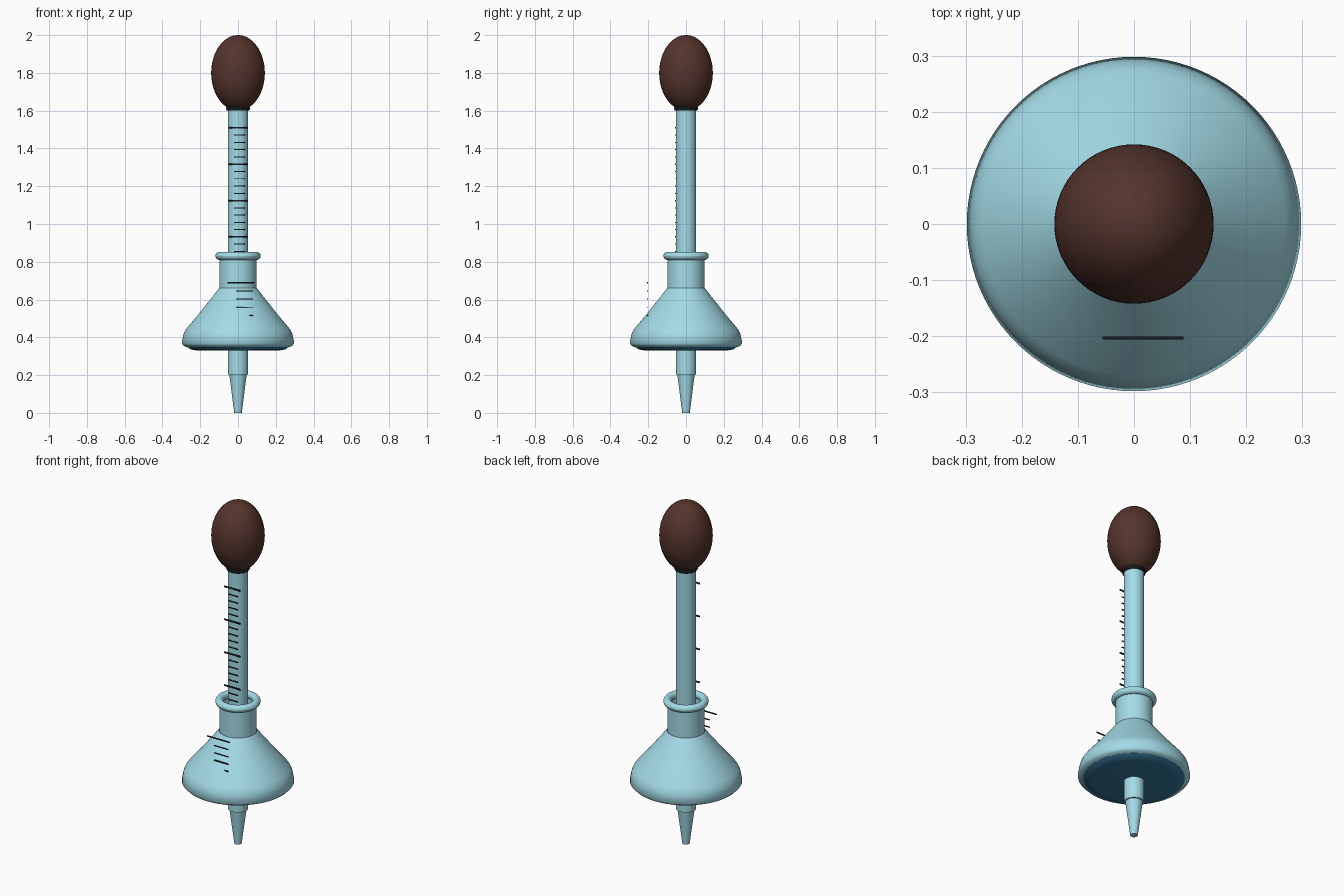
import bpy, bmesh, math

if "Cube" in bpy.data.objects:
    bpy.data.objects.remove(bpy.data.objects["Cube"])


def material(name, rgb):
    m = bpy.data.materials.new(name)
    m.diffuse_color = (*rgb, 1)
    m.use_nodes = True
    m.node_tree.nodes["Principled BSDF"].inputs["Base Color"].default_value = m.diffuse_color
    return m


GLASS = material("pale blue glass", (0.37, 0.71, 0.80))
LIQUID = material("deep blue liquid", (0.035, 0.18, 0.32))
RUBBER = material("brown rubber", (0.09, 0.034, 0.026))
INK = material("black ink", (0.008, 0.012, 0.014))


def finish(name, bm, mat, angle=35):
    me = bpy.data.meshes.new(name)
    bm.to_mesh(me)
    bm.free()
    ob = bpy.data.objects.new(name, me)
    bpy.context.collection.objects.link(ob)
    me.materials.append(mat)
    if angle:
        bpy.ops.object.select_all(action='DESELECT')
        ob.select_set(True)
        bpy.context.view_layer.objects.active = ob
        bpy.ops.object.shade_smooth_by_angle(angle=math.radians(angle))
    return ob


def lathe(name, profile, mat, n=64, angle=35):
    """Spin a bottom-to-top (radius, z) outline around z."""
    bm = bmesh.new()
    rings = []
    for r, z in profile:
        if r < 1e-5:
            rings.append([bm.verts.new((0, 0, z))] * n)
        else:
            rings.append([bm.verts.new((r * math.cos(2 * math.pi * i / n),
                                        r * math.sin(2 * math.pi * i / n), z)) for i in range(n)])
    for a, b in zip(rings, rings[1:]):
        for i in range(n):
            j = (i + 1) % n
            quad = list(dict.fromkeys((a[i], a[j], b[j], b[i])))
            if len(quad) > 2:
                bm.faces.new(quad)
    return finish(name, bm, mat, angle)


def ticks(name, marks, y):
    """Thin printed lines: (x0, x1, z, height)."""
    bm = bmesh.new()
    for x0, x1, z, h in marks:
        for v in bmesh.ops.create_cube(bm, size=1)["verts"]:
            v.co = ((x0 + x1) / 2 + v.co.x * (x1 - x0), y + v.co.y * 0.005, z + v.co.z * h)
    finish(name, bm, INK, 0)


# Rubber squeeze bulb and its collar
steps = 32
lathe("bulb", [(0.142 * math.sin(math.pi * k / steps), 1.8 - 0.2 * math.cos(math.pi * k / steps))
               for k in range(steps + 1)], RUBBER)
lathe("bulb_collar", [(0.05, 1.602), (0.06, 1.602), (0.063, 1.608), (0.063, 1.615), (0.058, 1.625)], INK)

# Glass dropper tube and tapered tip
lathe("dropper_tube", [(0, 0.203), (0.054, 0.203), (0.054, 1.62)], GLASS)
lathe("dropper_tip", [(0, 0), (0.02, 0), (0.046, 0.204)], GLASS)

# Conical flask body, smooth around its base edge
lathe("flask_body", [(0.266, 0.348), (0.285, 0.353), (0.298, 0.367), (0.289, 0.415),
                     (0.281, 0.434), (0.27, 0.45), (0.21, 0.521), (0.1, 0.66)], GLASS, 96, 75)

# Open neck with a rounded lip
lathe("flask_neck", [(0.099, 0.659), (0.099, 0.83)], GLASS)
lathe("flask_lip", [(0.099 + 0.021 * math.cos(2 * math.pi * k / 16),
                     0.831 + 0.021 * math.sin(2 * math.pi * k / 16)) for k in range(17)], GLASS)

# Liquid filling the base of the flask
lathe("liquid", [(0, 0.329), (0.215, 0.33), (0.25, 0.336), (0.268, 0.348), (0.27, 0.4),
                 (0.2, 0.5), (0, 0.5)], LIQUID, 96)

# Scale on the dropper: a long line every fifth mark
ticks("dropper_scale", [(-0.05, 0.052, 1.509 - 0.0385 * i, 0.008) if i % 5 == 0 else
                        (-0.02, 0.037, 1.509 - 0.0385 * i, 0.005) for i in range(18)], -0.055)

# Scale on the flask
ticks("flask_scale", [(-0.056, 0.088, 0.689, 0.006)] +
      [(-0.01, 0.08, 0.645 - 0.0428 * i, 0.005) for i in range(4)], -0.203)
